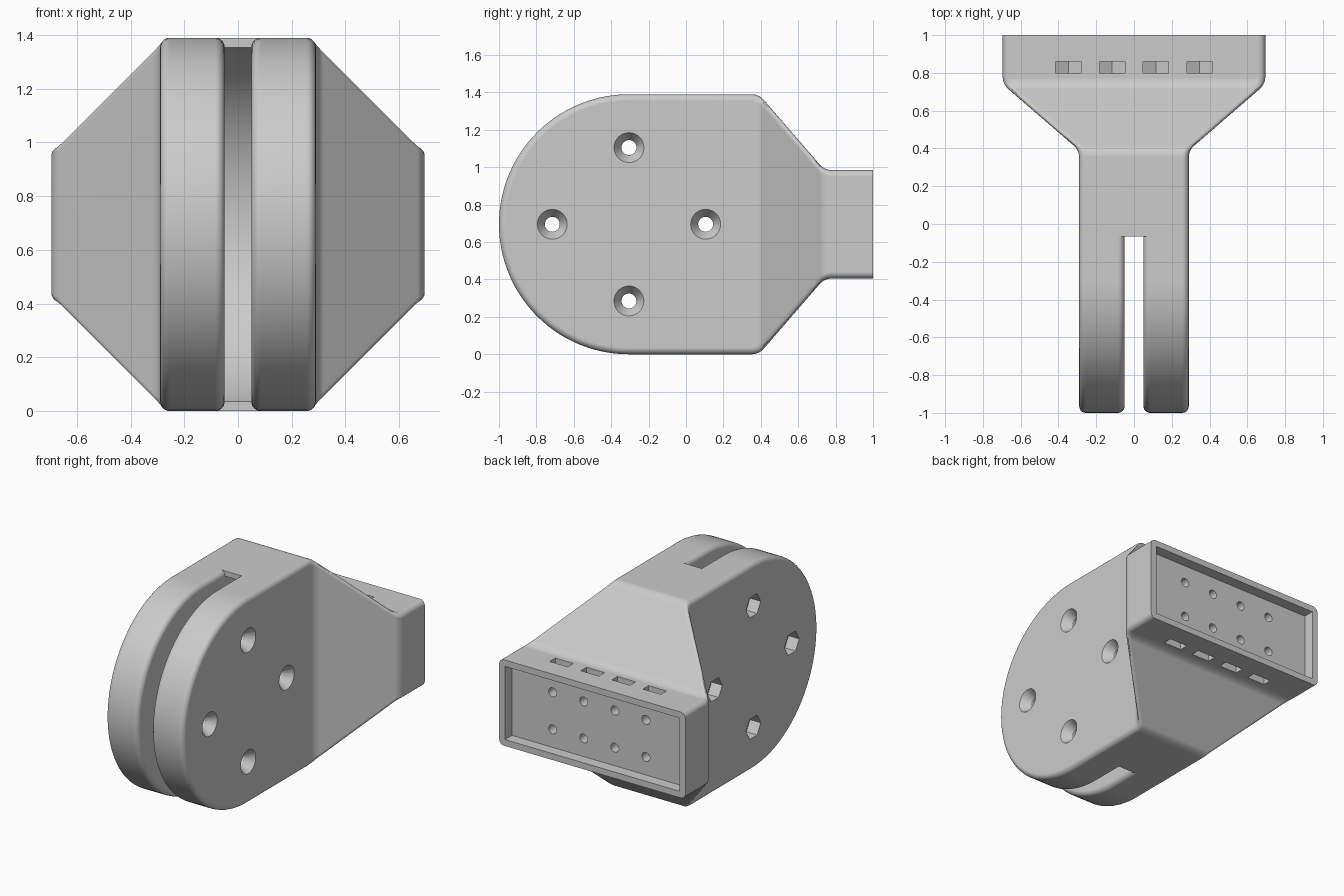
import bpy, bmesh, math
from mathutils import Matrix, Vector

if "Cube" in bpy.data.objects:
    bpy.data.objects.remove(bpy.data.objects["Cube"])

R = 0.695            # radius of the rounded nose, half the height
CY, CZ = -0.305, R   # centre of the nose
HALF_W = 0.29        # half width of the clevis
GAP = 0.05           # half width of the slot
SLOT_END = -0.065
FILLET = 0.035

grey = bpy.data.materials.new("light_grey")
grey.use_nodes = True
grey.diffuse_color = (0.6, 0.6, 0.6, 1)
grey.node_tree.nodes["Principled BSDF"].inputs["Base Color"].default_value = (0.6, 0.6, 0.6, 1)


def to_object(name, bm):
    bmesh.ops.recalc_face_normals(bm, faces=bm.faces)
    mesh = bpy.data.meshes.new(name)
    bm.to_mesh(mesh)
    bm.free()
    mesh.materials.append(grey)
    obj = bpy.data.objects.new(name, mesh)
    bpy.context.collection.objects.link(obj)
    return obj


def bridge(bm, rings):
    """Skin a row of equal rings and cap both ends."""
    rings = [[bm.verts.new(p) for p in ring] for ring in rings]
    n = len(rings[0])
    for a, b in zip(rings, rings[1:]):
        for i in range(n):
            j = (i + 1) % n
            bm.faces.new((a[i], a[j], b[j], b[i]))
    bm.faces.new(rings[0])
    bm.faces.new(rings[-1])


def cone(bm, axis, centre, r1, r2, length, sides=32):
    turn = Matrix.Rotation(math.pi / 2, 4, "Y") if axis == "X" else Matrix.Rotation(-math.pi / 2, 4, "X")
    bmesh.ops.create_cone(bm, cap_ends=True, segments=sides, radius1=r1, radius2=r2,
                          depth=length, matrix=Matrix.Translation(centre) @ turn)


def cut(target, name, bm):
    cutter = to_object(name, bm)
    cutter.hide_render = True
    mod = target.modifiers.new(name, "BOOLEAN")
    mod.operation, mod.solver, mod.object = "DIFFERENCE", "EXACT", cutter
    bpy.context.view_layer.objects.active = target
    bpy.ops.object.modifier_apply(modifier=mod.name)
    bpy.data.objects.remove(cutter)


# Nose outline from top to bottom: point and outward normal in the y-z plane
STEPS = 56
nose = []
for i in range(STEPS + 1):
    t = math.pi / 2 + math.pi * i / STEPS
    n = Vector((0, math.cos(t), math.sin(t)))
    nose.append((Vector((0, CY, CZ)) + n * R, n))

# Clevis body, with the tapered neck and flange extending from its back face
bm = bmesh.new()
outline = [p for p, n in nose] + [Vector((0, 0.39, 0)), Vector((0, 0.39, 2 * R))]
bridge(bm, [[p + Vector((x, 0, 0)) for p in outline] for x in (-HALF_W, HALF_W)])
back = max(bm.faces, key=lambda f: f.calc_center_median().y)
for y, half_x, half_z in ((0.74, 0.695, 0.29), (1.0, 0.695, 0.29)):
    new = bmesh.ops.extrude_face_region(bm, geom=[back])["geom"]
    bmesh.ops.delete(bm, geom=[back], context="FACES_ONLY")
    back = [g for g in new if isinstance(g, bmesh.types.BMFace)][0]
    for v in back.verts:
        v.co = (math.copysign(half_x, v.co.x), y, CZ + math.copysign(half_z, v.co.z - CZ))
bmesh.ops.recalc_face_normals(bm, faces=bm.faces)
edges = [e for e in bm.edges if e.calc_face_angle(0) > 0.3 and min(v.co.y for v in e.verts) < 0.99]
bmesh.ops.bevel(bm, geom=edges, offset=FILLET, segments=5, profile=0.5, affect="EDGES", clamp_overlap=False)
body = to_object("clevis_bracket", bm)

# Slot with rounded lips, swept round the nose
lip = [(GAP, 0.3)]
for i in range(7):
    t = math.pi / 2 * i / 6
    lip.append((GAP + FILLET * (1 - math.cos(t)), FILLET * (1 - math.sin(t))))
lip.append((GAP + FILLET, -0.05))
section = lip + [(-x, d) for x, d in reversed(lip)]
top, bottom = Vector((0, SLOT_END, 2 * R)), Vector((0, SLOT_END, 0))
path = [(top, nose[0][1])] + nose + [(bottom, nose[-1][1])]
bm = bmesh.new()
bridge(bm, [[p - n * d + Vector((x, 0, 0)) for x, d in section] for p, n in path])
cut(body, "slot_lips", bm)

# Round pocket for the mating tongue
bm = bmesh.new()
cone(bm, "X", (0, CY, CZ), 0.702, 0.702, 2 * GAP, 112)
cut(body, "tongue_pocket", bm)

# Four bolt holes, countersunk on the left, hexagon pockets on the right
bolts = [(CY + 0.41 * a, CZ + 0.41 * b) for a, b in ((1, 0), (-1, 0), (0, 1), (0, -1))]
shafts, sinks, nuts = bmesh.new(), bmesh.new(), bmesh.new()
for y, z in bolts:
    cone(shafts, "X", (0, y, z), 0.04, 0.04, 1)
    cone(sinks, "X", (HALF_W - 0.035, y, z), 0.02, 0.0933, 0.11)
    cone(nuts, "X", (-HALF_W, y, z), 0.078, 0.078, 0.16, 6)
cut(body, "bolt_holes", shafts)
cut(body, "countersinks", sinks)
cut(body, "hexagon_pockets", nuts)

# Shallow recess in the back of the flange
bm = bmesh.new()
bridge(bm, [[(x * 0.652, y, CZ + z * 0.247) for x, z in ((-1, -1), (1, -1), (1, 1), (-1, 1))]
            for y in (0.925, 1.1)])
cut(body, "flange_recess", bm)

# Screw holes in the recess, each meeting a pointed nut trap from above or below
traps, screws = bmesh.new(), bmesh.new()
for x in (-0.348, -0.116, 0.116, 0.348):
    for side in (-1, 1):
        shape = [(-0.0675, 0.4), (-0.0675, 0.086), (0, 0.047), (0.0675, 0.086), (0.0675, 0.4)]
        bridge(traps, [[(x + dx, y, CZ + side * dz) for dx, dz in shape] for y in (0.8, 0.86)])
        cone(screws, "Y", (x, 0.84, CZ + side * 0.125), 0.03, 0.03, 0.24, 24)
cut(body, "nut_traps", traps)
cut(body, "screw_holes", screws)

# Smooth fillets, crisp cut edges
bpy.ops.object.select_all(action="DESELECT")
body.select_set(True)
bpy.context.view_layer.objects.active = body
bpy.ops.object.shade_smooth_by_angle(angle=math.radians(30))
mod = body.modifiers.new("even_shading", "WEIGHTED_NORMAL")
mod.keep_sharp = True
